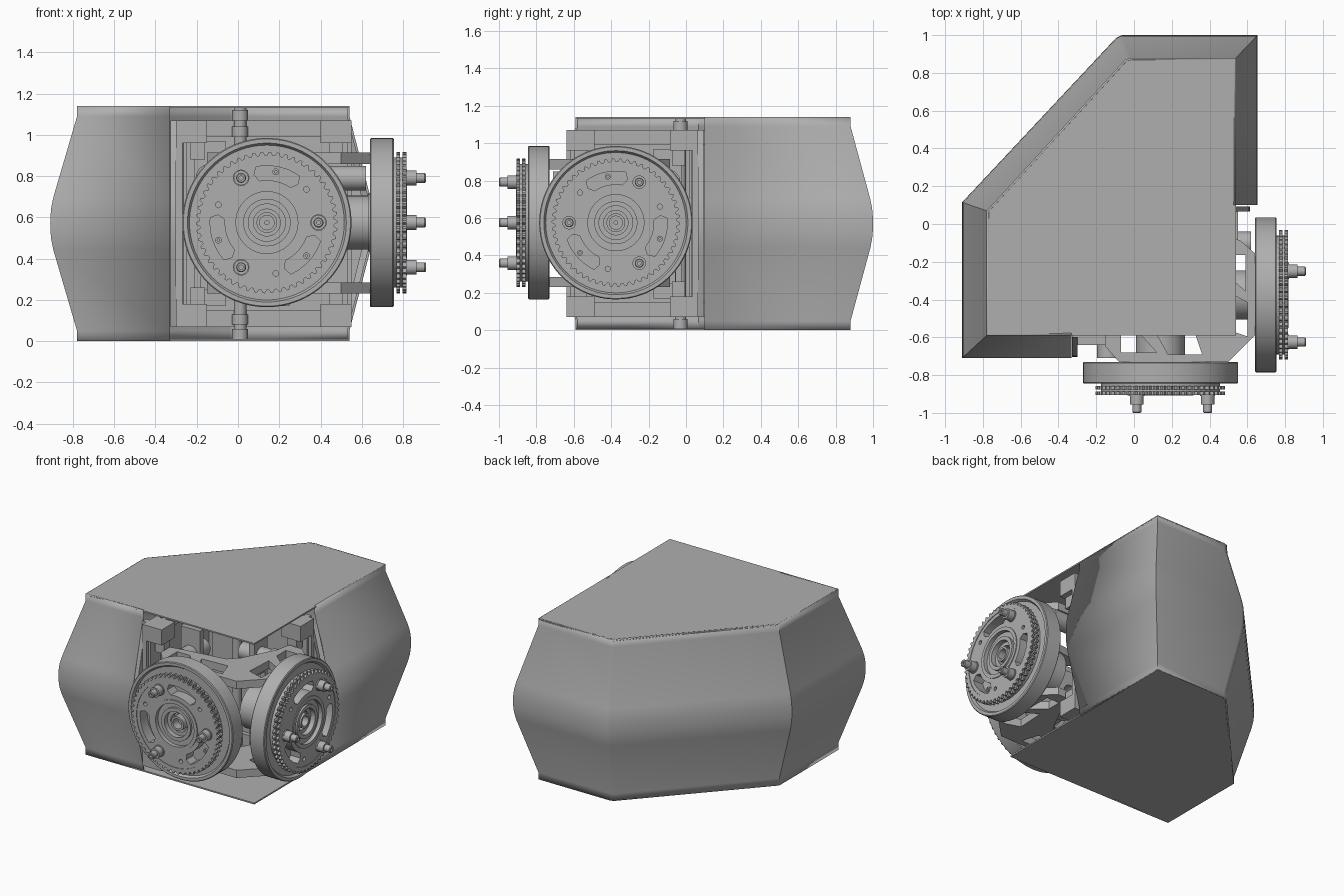
import bpy, bmesh, math
from mathutils import Matrix, Vector

cube = bpy.data.objects.get("Cube")
if cube:
    bpy.data.objects.remove(cube, do_unlink=True)

grey = bpy.data.materials.new("Light grey metal")
grey.use_nodes = True
colour = (0.43, 0.43, 0.43, 1)
grey.diffuse_color = colour
grey.node_tree.nodes["Principled BSDF"].inputs["Base Color"].default_value = colour

MID = 0.57                                   # height of wheel axes
UPRIGHT = Matrix.Rotation(math.pi / 2, 4, 'X')
WHEEL = Matrix.Translation((0.14, -0.73, MID + 0.005)) @ UPRIGHT
# carries front parts to the matching place on the left side
SWAP = Matrix(((0, -1, 0, -0.09), (-1, 0, 0, -0.235), (0, 0, 1, 0), (0, 0, 0, 1)))
parts = []


def add(name, mesh):
    mesh.materials.clear()
    mesh.materials.append(grey)
    ob = bpy.data.objects.new(name, mesh)
    bpy.context.collection.objects.link(ob)
    parts.append(ob)
    return ob


def finish(name, bm, matrix=Matrix()):
    bmesh.ops.recalc_face_normals(bm, faces=bm.faces)
    bm.transform(matrix)
    mesh = bpy.data.meshes.new(name)
    bm.to_mesh(mesh)
    bm.free()
    return add(name, mesh)


def twin(ob):
    mesh = ob.data.copy()
    mesh.transform(SWAP)
    mesh.flip_normals()
    add("side_" + ob.name, mesh)


def box(name, lo, hi):
    bm = bmesh.new()
    bmesh.ops.create_cube(bm, size=1)
    lo, hi = Vector(lo), Vector(hi)
    return finish(name, bm, Matrix.Translation((lo + hi) / 2) @ Matrix.Diagonal((*(hi - lo), 1)))


def lathe(name, profile, matrix, seg=64):
    """Spin a closed (radius, depth) loop about the local z axis."""
    bm = bmesh.new()
    rings = []
    for i in range(seg):
        a = 2 * math.pi * i / seg
        rings.append([bm.verts.new((r * math.cos(a), r * math.sin(a), d)) for r, d in profile])
    n = len(profile)
    for i in range(seg):
        a, b = rings[i], rings[(i + 1) % seg]
        for j in range(n):
            k = (j + 1) % n
            bm.faces.new((a[j], b[j], b[k], a[k]))
    return finish(name, bm, matrix)


def tube(name, inner, outer, d0, d1, matrix, seg=64):
    return lathe(name, [(inner, d0), (outer, d0), (outer, d1), (inner, d1)], matrix, seg)


def plate(name, loops, d0, d1, matrix=Matrix()):
    """Flat plate from an outline followed by hole outlines."""
    curve = bpy.data.curves.new(name, 'CURVE')
    curve.dimensions, curve.fill_mode = '2D', 'BOTH'
    curve.extrude = (d1 - d0) / 2
    for pts in loops:
        sp = curve.splines.new('POLY')
        sp.points.add(len(pts) - 1)
        for p, (x, y) in zip(sp.points, pts):
            p.co = (x, y, 0, 1)
        sp.use_cyclic_u = True
    tmp = bpy.data.objects.new(name + "_helper", curve)
    bpy.context.collection.objects.link(tmp)
    dg = bpy.context.evaluated_depsgraph_get()
    mesh = bpy.data.meshes.new_from_object(tmp.evaluated_get(dg))
    bpy.data.objects.remove(tmp, do_unlink=True)
    bm = bmesh.new()
    bm.from_mesh(mesh)
    bmesh.ops.remove_doubles(bm, verts=bm.verts, dist=0.0001)
    return finish(name, bm, matrix @ Matrix.Translation((0, 0, (d0 + d1) / 2)))


def rect(x0, y0, x1, y1):
    return [(x0, y0), (x1, y0), (x1, y1), (x0, y1)]


def arc(r, a0, a1, n, centre=(0, 0)):
    return [(centre[0] + r * math.cos(math.radians(a0 + (a1 - a0) * i / n)),
             centre[1] + r * math.sin(math.radians(a0 + (a1 - a0) * i / n))) for i in range(n + 1)]


def circle(r, n=48, centre=(0, 0)):
    return arc(r, 0, 360, n, centre)[:-1]


# Bulged side panels swept round the housing
inner = [(-0.33, -0.59), (-0.78, -0.59), (-0.78, 0.07), (-0.045, 0.872), (-0.015, 0.88),
         (0.54, 0.88), (0.54, 0.10)]
outer = [(-0.33, -0.71), (-0.91, -0.71), (-0.91, 0.115), (-0.095, 0.985), (-0.065, 1.0),
         (0.655, 1.0), (0.655, 0.10)]
half = [(0.0, 0), (0.05, 0), (0.44, 0.88), (0.49, 0.96), (0.53, 0.99)]
bulge = half + [(MID, 1)] + [(2 * MID - z, t) for z, t in reversed(half)]
bm = bmesh.new()
cols = [[bm.verts.new((*Vector(a).lerp(Vector(b), t), z)) for z, t in bulge]
        for a, b in zip(inner, outer)]
for a, b in zip(cols, cols[1:]):
    for j in range(len(bulge) - 1):
        bm.faces.new((a[j], a[j + 1], b[j + 1], b[j]))
panels = finish("side_panels", bm)
if panels.data.polygons[0].normal.y > 0:
    panels.data.flip_normals()
solid = panels.modifiers.new("thickness", 'SOLIDIFY')
solid.thickness = 0.012

# Top and bottom covers
cover = inner[1:6] + [(0.54, -0.59)]
plate("top_cover", [cover], 1.13, 1.14)
plate("bottom_cover", [cover], 0, 0.01)

# End ribs, bulkheads and fittings, each with its side twin
rib = [(-0.595 - 0.108 * t, z) for z, t in bulge if 0.1 < t]
rib = [(-0.56, 0.07), (-0.60, 0.07)] + rib + [(-0.60, 1.07), (-0.56, 1.07)]
LENGTHWISE = Matrix(((0, 0, 1, 0), (1, 0, 0, 0), (0, 1, 0, 0), (0, 0, 0, 1)))
twin(plate("end_rib", [rib], -0.328, -0.30, LENGTHWISE))
twin(box("bulkhead", (-0.30, -0.64, 0.07), (-0.27, 0.17, 1.07)))
twin(box("bulkhead_lining", (-0.265, -0.62, 0.10), (-0.25, 0.12, 1.04)))
for z in (0.07, 0.99):
    twin(box("bulkhead_rail", (-0.25, -0.52, z), (-0.22, 0.1, z + 0.08)))
for z in (0.07, 0.96):
    twin(box("bulkhead_block", (-0.27, -0.64, z), (-0.15, -0.49, z + 0.11)))
for z in (0.17, 0.88):
    twin(box("bulkhead_post", (-0.23, -0.60, z), (-0.16, -0.53, z + 0.09)))
twin(plate("motor_mount", [rect(-0.21, 0.17, -0.06, 0.97), rect(-0.18, 0.25, -0.09, 0.66)],
           0.3, 0.34, UPRIGHT))
tube("spacer_rod", 0.01, 0.03, 0.01, 1.13, Matrix.Translation((0.01, -0.03, 0)), 24)
for z in (0.01, 0.08, 0.99, 1.07):
    tube("spacer_collar", 0.01, 0.038, z, z + 0.05, Matrix.Translation((0.01, -0.03, 0)), 24)


def swapped(pts):
    return [tuple((SWAP @ Vector((x, y, 0)))[:2]) for x, y in pts]


# Truss brackets that join both wheels
edge = [(-0.05, -0.53), (-0.15, -0.55), (-0.15, -0.65), (-0.08, -0.73)]
outline = edge + [(0.50, -0.73), (0.64, -0.59)] + swapped(edge)[::-1] + [(0.32, -0.42), (0.25, -0.49)]
holes = [[(-0.07, -0.68), (0.12, -0.68), (0.03, -0.58), (-0.07, -0.58)],
         [(0.18, -0.69), (0.36, -0.69), (0.32, -0.57), (0.12, -0.58)]]
holes += [swapped(h) for h in holes]
for name, z in (("lower_bracket", 0.23), ("upper_bracket", 0.86)):
    plate(name, [outline] + holes, z, z + 0.055)

# Axles and motors
twin(tube("axle_housing", 0.05, 0.13, -0.20, 0.02, WHEEL, 48))
twin(tube("axle_gearbox", 0.05, 0.15, -0.26, -0.14, WHEEL, 48))
motor = Matrix.Translation((-0.135, -0.73, 0.79)) @ UPRIGHT
twin(tube("motor", 0.01, 0.06, -0.53, -0.02, motor, 32))
twin(tube("motor_collar", 0.01, 0.07, -0.30, -0.25, motor, 32))

# Wheel rim and web
twin(lathe("wheel_rim", [(0.375, 0), (0.405, 0), (0.41, 0.005), (0.41, 0.11), (0.405, 0.115),
                         (0.385, 0.115), (0.375, 0.10)], WHEEL, 96))
twin(tube("wheel_web", 0.13, 0.38, 0.01, 0.095, WHEEL, 96))

# Slotted carrier and toothed rings
slots = []
for k in range(3):
    a = 78 + 120 * k
    slots.append(arc(0.275, a - 23, a + 23, 12) + arc(0.24, a + 27, a + 27, 1)[:1]
                 + arc(0.205, a + 22, a - 22, 12) + arc(0.24, a - 27, a - 27, 1)[:1])
screws = [circle(0.014, 12, arc(0.25, 40 + 120 * k, 0, 1)[0]) for k in range(3)]
twin(plate("carrier", [circle(0.315, 72), circle(0.165)] + slots + screws, 0.095, 0.172, WHEEL))
TEETH = 54
teeth = []
for i in range(TEETH * 4):
    a = 2 * math.pi * i / (TEETH * 4)
    r = 0.343 if i % 4 < 2 else 0.326
    teeth.append((r * math.cos(a), r * math.sin(a)))
for d in (0.128, 0.158):
    twin(plate("toothed_ring", [teeth, circle(0.30, 72)], d, d + 0.018, WHEEL))

# Nested hub rings
for r0, r1, d in ((0.15, 0.175, 0.178), (0.115, 0.15, 0.15), (0.09, 0.115, 0.165),
                  (0.065, 0.09, 0.13), (0.035, 0.05, 0.15)):
    twin(tube("hub_ring", r0, r1, 0, d, WHEEL))
twin(tube("hub_back", 0.01, 0.14, -0.01, 0.09, WHEEL))

# Stepped wheel bolts and small screws
for k in range(3):
    x, y = arc(0.25, 120 * k, 0, 1)[0]
    twin(lathe("wheel_bolt", [(0.01, 0.1), (0.04, 0.1), (0.04, 0.18), (0.036, 0.18), (0.036, 0.225),
                              (0.024, 0.225), (0.024, 0.265), (0.02, 0.27), (0.01, 0.27)],
               WHEEL @ Matrix.Translation((x, y, 0)), 24))
    x, y = arc(0.25, 80 + 120 * k, 0, 1)[0]
    twin(tube("web_screw", 0.006, 0.016, 0.09, 0.11, WHEEL @ Matrix.Translation((x, y, 0)), 16))

# Smooth shading with sharp edges kept
bpy.ops.object.select_all(action='DESELECT')
for ob in parts:
    ob.select_set(True)
bpy.context.view_layer.objects.active = panels
bpy.ops.object.shade_smooth_by_angle(angle=math.radians(28))
